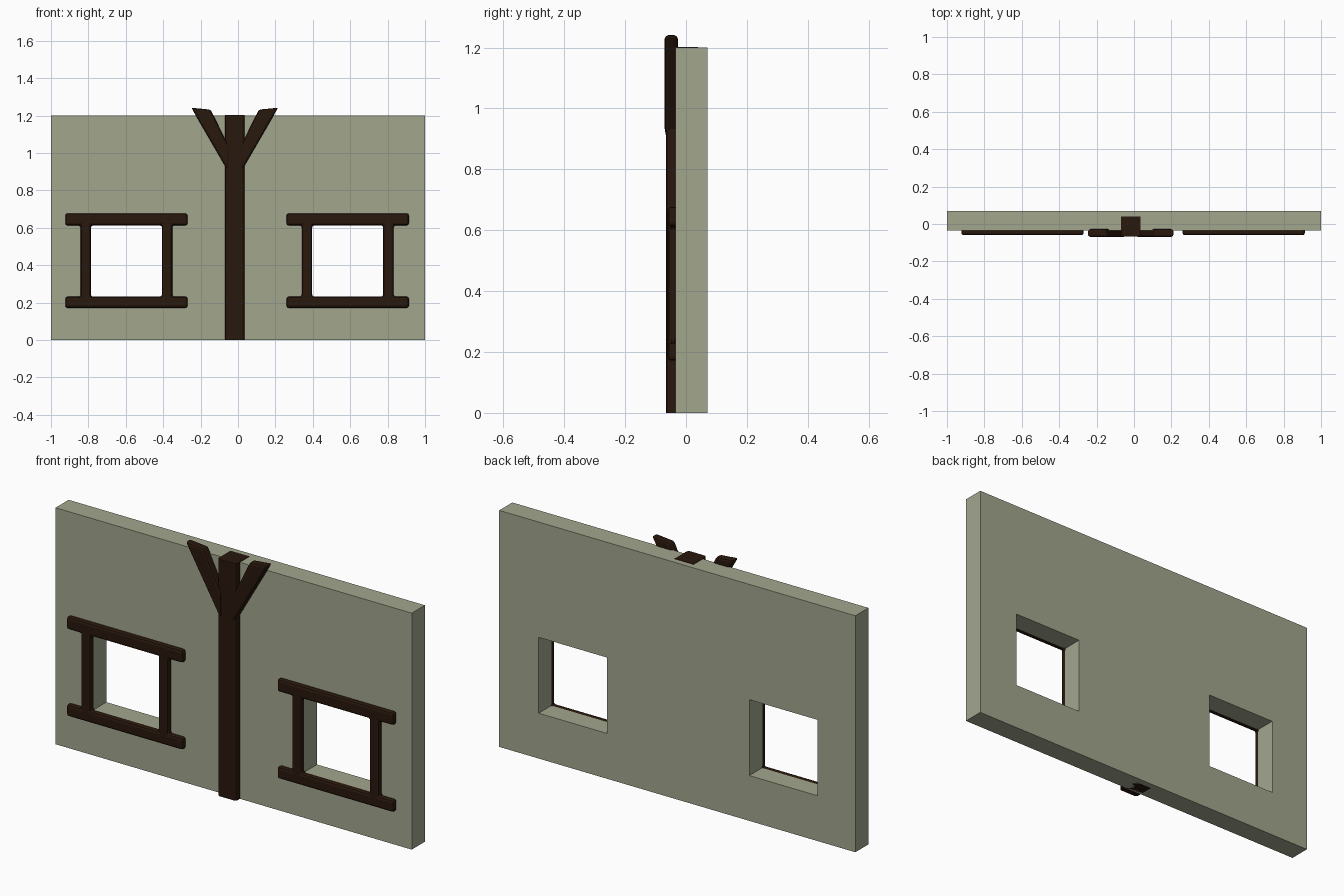
import bpy, bmesh

if "Cube" in bpy.data.objects:
    bpy.data.objects.remove(bpy.data.objects["Cube"])

def material(name, rgb):
    m = bpy.data.materials.new(name)
    m.diffuse_color = (*rgb, 1)
    m.use_nodes = True
    m.node_tree.nodes["Principled BSDF"].inputs["Base Color"].default_value = m.diffuse_color
    return m

PLASTER = material("plaster", (0.36, 0.385, 0.27))
WOOD = material("dark_wood", (0.022, 0.009, 0.004))

def prism(name, faces, y0, y1, mat, bevel=0.0, segments=2):
    """Extrude flat (x, z) faces from y0 (front) to y1 (back)."""
    bm = bmesh.new()
    for f in faces:
        bm.faces.new([bm.verts.new((x, y0, z)) for x, z in f])
    bmesh.ops.remove_doubles(bm, verts=bm.verts, dist=1e-5)
    out = bmesh.ops.extrude_face_region(bm, geom=bm.faces[:], use_keep_orig=True)
    for v in out["geom"]:
        if isinstance(v, bmesh.types.BMVert):
            v.co.y = y1
    bmesh.ops.recalc_face_normals(bm, faces=bm.faces)
    # merge the grid cells back into clean flat faces
    bmesh.ops.dissolve_limit(bm, angle_limit=0.01, verts=bm.verts, edges=bm.edges)
    me = bpy.data.meshes.new(name)
    bm.to_mesh(me)
    bm.free()
    me.materials.append(mat)
    ob = bpy.data.objects.new(name, me)
    bpy.context.collection.objects.link(ob)
    if bevel:
        mod = ob.modifiers.new("bevel", 'BEVEL')
        mod.width, mod.segments = bevel, segments
        mod.limit_method = 'ANGLE'
    return ob

def cells(xs, zs, keep):
    """Quads of an irregular grid, keeping cells where keep(column, row)."""
    return [[(xs[i], zs[j]), (xs[i + 1], zs[j]), (xs[i + 1], zs[j + 1]), (xs[i], zs[j + 1])]
            for i in range(len(xs) - 1) for j in range(len(zs) - 1) if keep(i, j)]

# Wall with two window openings
prism("wall", cells([-1, -0.788, -0.405, 0.395, 0.778, 1], [0, 0.23, 0.615, 1.2],
                    lambda i, j: not (j == 1 and i in (1, 3))), -0.035, 0.07, PLASTER)

# Window frames: two rails joined by two uprights
for name, cx in (("left_window_frame", -0.5965), ("right_window_frame", 0.5865)):
    xs = [cx + d for d in (-0.327, -0.245, -0.19, 0.19, 0.245, 0.327)]
    prism(name, cells(xs, [0.172, 0.232, 0.613, 0.677], lambda i, j: j != 1 or i in (1, 3)),
          -0.06, -0.025, WOOD, 0.012)

# Central post, let into the wall
PX = -0.0175
prism("post", cells([PX - 0.053, PX + 0.053], [0, 1.202], lambda i, j: True),
      -0.066, 0.04, WOOD, 0).data
post = bpy.data.objects["post"]
bm = bmesh.new()
bm.from_mesh(post.data)
front = [e for e in bm.edges if all(v.co.y < 0 for v in e.verts)
         and abs(e.verts[0].co.z - e.verts[1].co.z) > 0.5]
bmesh.ops.bevel(bm, geom=front, offset=0.013, segments=2, profile=0.5, affect='EDGES')
bm.to_mesh(post.data)
bm.free()

# Braces forking out from the post
for name, s in (("left_brace", -1), ("right_brace", 1)):
    outline = [(0.232, 1.242), (0.129, 1.232), (0.03, 1.03), (0.03, 0.893)]
    prism(name, [[(PX + s * x, z) for x, z in outline]], -0.07, -0.027, WOOD, 0.011)
